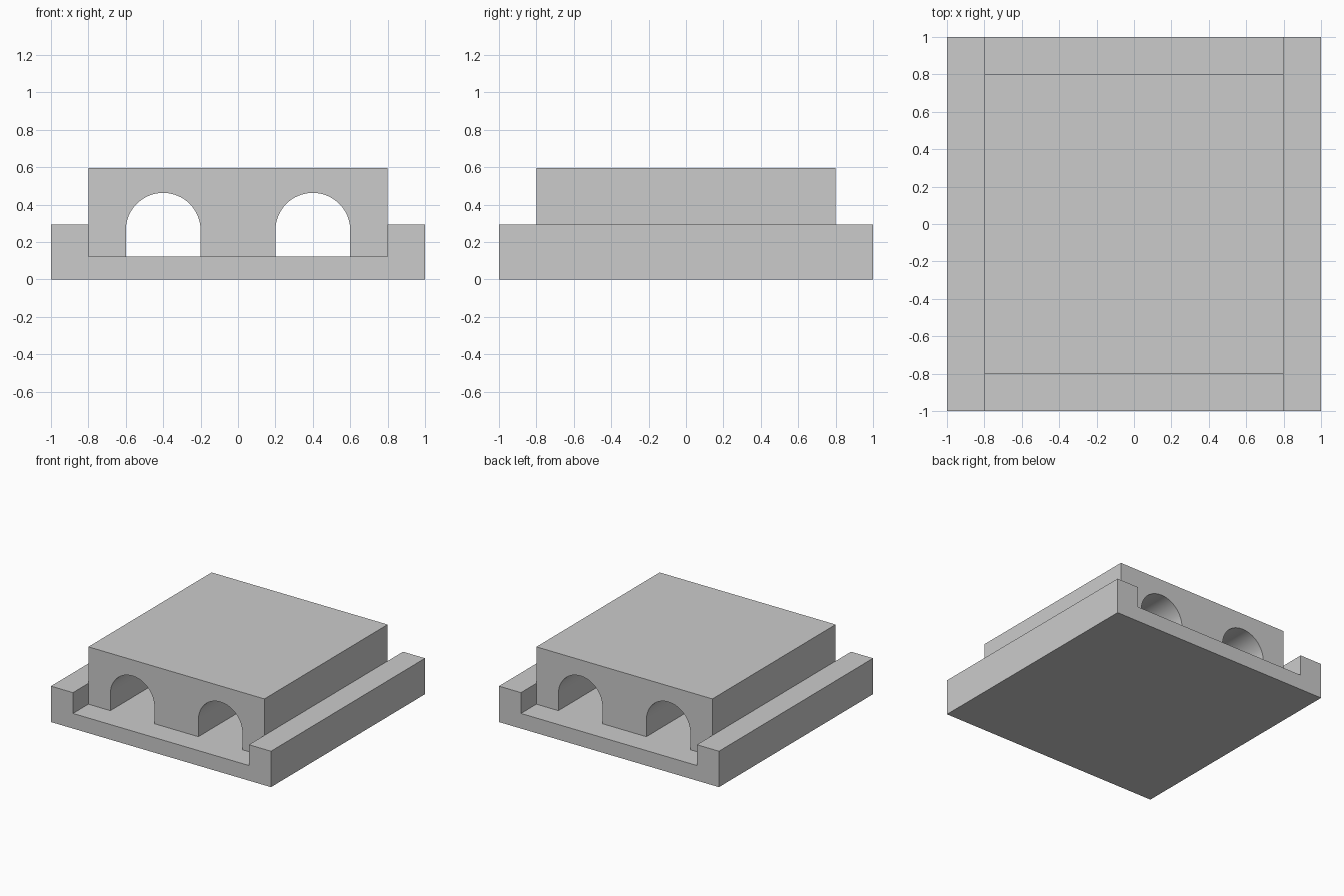
import bpy, bmesh, math

if "Cube" in bpy.data.objects:
    bpy.data.objects.remove(bpy.data.objects["Cube"])

FLOOR, RIM, TOP = 0.124, 0.295, 0.595   # heights
INNER = 0.8                             # half width of channel and block
ARCH_X, ARCH_R, SPRING = 0.4, 0.2, 0.263


def extrude_profile(name, profile, half_depth):
    """Extrude an (x, z) outline symmetrically along y."""
    bm = bmesh.new()
    face = bm.faces.new([bm.verts.new((x, -half_depth, z)) for x, z in profile])
    new = bmesh.ops.extrude_face_region(bm, geom=[face], use_keep_orig=True)["geom"]
    verts = [v for v in new if isinstance(v, bmesh.types.BMVert)]
    bmesh.ops.translate(bm, verts=verts, vec=(0, 2 * half_depth, 0))
    bmesh.ops.recalc_face_normals(bm, faces=bm.faces)
    mesh = bpy.data.meshes.new(name)
    bm.to_mesh(mesh)
    bm.free()
    obj = bpy.data.objects.new(name, mesh)
    bpy.context.collection.objects.link(obj)
    return obj


def arch(cx, steps=32):
    """Outline of one round-topped opening, left foot to right foot."""
    curve = [(cx - ARCH_R * math.cos(math.pi * i / steps),
              SPRING + ARCH_R * math.sin(math.pi * i / steps))
             for i in range(steps + 1)]
    return [(cx - ARCH_R, FLOOR)] + curve + [(cx + ARCH_R, FLOOR)]


# Base tray with a raised rail on each side
extrude_profile("channel_base", [
    (-1, 0), (1, 0), (1, RIM), (INNER, RIM), (INNER, FLOOR),
    (-INNER, FLOOR), (-INNER, RIM), (-1, RIM)], 1.0)

# Block with two arched tunnels running front to back
block = extrude_profile("arched_block",
    [(-INNER, FLOOR)] + arch(-ARCH_X) + arch(ARCH_X) +
    [(INNER, FLOOR), (INNER, TOP), (-INNER, TOP)], INNER)

# Smooth the tunnel vaults, keep the other edges sharp
bpy.context.view_layer.objects.active = block
block.select_set(True)
bpy.ops.object.shade_smooth_by_angle(angle=math.radians(30))
